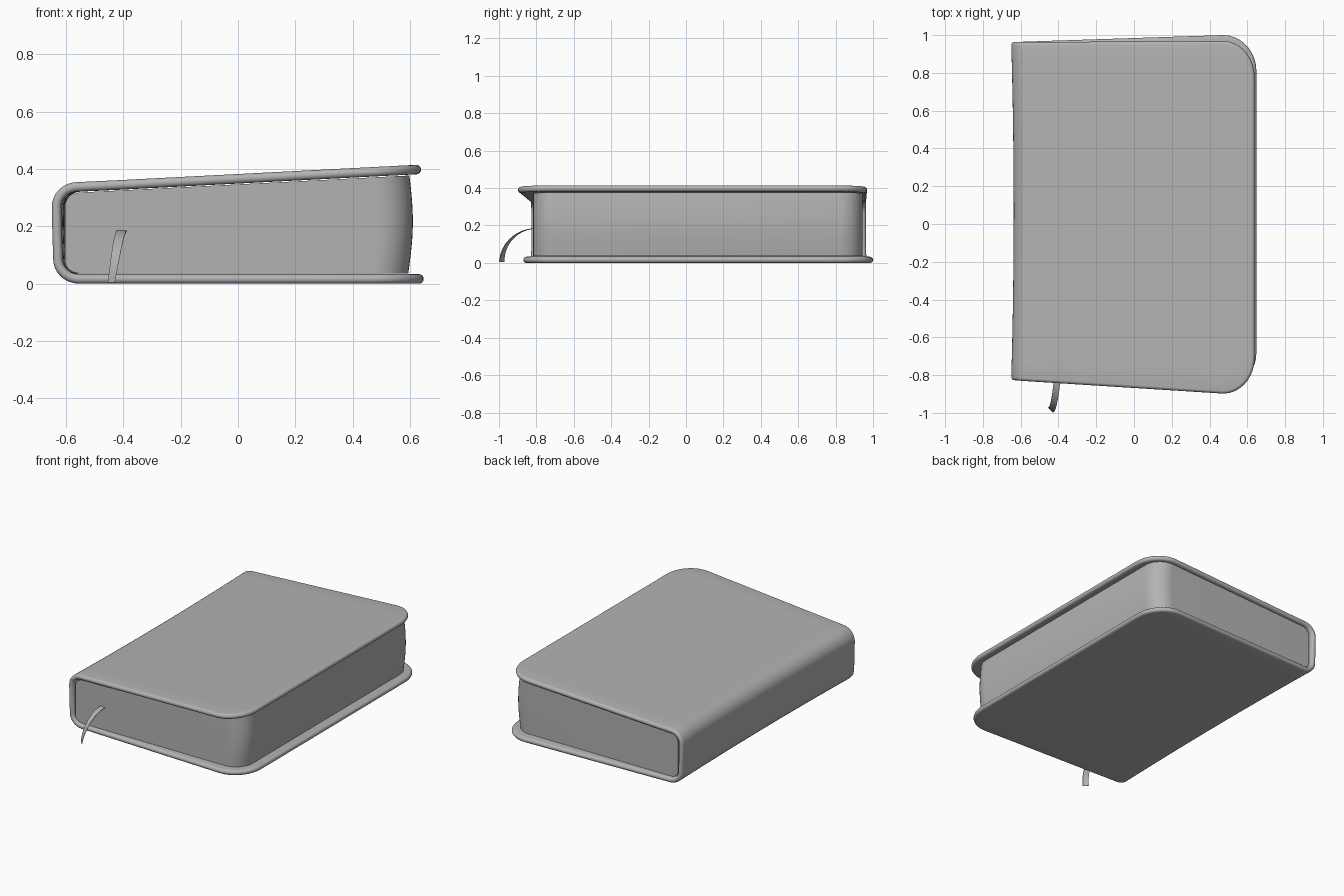
import bpy, bmesh, math
from mathutils import Vector

if "Cube" in bpy.data.objects:
    bpy.data.objects.remove(bpy.data.objects["Cube"])

# Mid grey shared by all parts
grey = bpy.data.materials.new("mid_grey")
grey.diffuse_color = (0.45, 0.45, 0.45, 1)
grey.use_nodes = True
grey.node_tree.nodes["Principled BSDF"].inputs["Base Color"].default_value = grey.diffuse_color


def make(name, bm, angle=40):
    loose = [v for v in bm.verts if not v.link_faces]
    bmesh.ops.delete(bm, geom=loose, context='VERTS')
    bmesh.ops.recalc_face_normals(bm, faces=bm.faces)
    me = bpy.data.meshes.new(name)
    bm.to_mesh(me)
    bm.free()
    me.materials.append(grey)
    ob = bpy.data.objects.new(name, me)
    bpy.context.collection.objects.link(ob)
    bpy.ops.object.select_all(action='DESELECT')
    ob.select_set(True)
    bpy.context.view_layer.objects.active = ob
    bpy.ops.object.shade_smooth_by_angle(angle=math.radians(angle))
    return ob


def top_z(x):
    """Outer height of the sloping top board."""
    return 0.353 + (x + 0.57) * 0.0515


def arc(cx, cz, rx, rz, a0, a1, n=8):
    out = []
    for i in range(n + 1):
        a = math.radians(a0 + (a1 - a0) * i / n)
        out.append((cx + rx * math.cos(a), cz + rz * math.sin(a)))
    return out


# Wraparound cover: columns along a C profile, each spanning front to back
X0, RY, TH = 0.472, 0.19, 0.033
STEP = (X0 + 0.555) / 8
angles = [math.radians(a) for a in range(0, 91, 10)]


def columns(e):
    """(x, z, y_front, y_back) per column, outline inset by e."""
    cols = []

    def add(x, z, yf, yb, t=0.0):
        w = max(0, min(1, (x + 0.65) / (X0 + 0.65)))
        f, b = -0.827 + (yf + 0.827) * w, 0.963 + (yb - 0.963) * w
        k = RY - (RY - e) * math.cos(t)
        cols.append((x, z, f + k, b - k))
    low, high = (-0.87, 1.0), (-0.898, 0.968)
    for t in reversed(angles):
        add(X0 + (0.648 - X0 - e) * math.sin(t), 0, *low, t)
    for i in range(1, 8):
        add(X0 - STEP * i, 0, *low)
    for x, z in arc(-0.555, 0.085, 0.09, 0.085, 270, 180):
        add(x, z, *low)
    add(-0.648, 0.18, *low)
    for x, z in arc(-0.56, 0.268, 0.09, 0.086, 180, 93):
        add(x, z, *high)
    for i in range(7, -1, -1):
        if i:
            add(X0 - STEP * i, top_z(X0 - STEP * i), *high)
    for t in angles:
        x = X0 + (0.638 - X0 - e) * math.sin(t)
        add(x, top_z(x), *high, t)
    return cols


M = 20
bm = bmesh.new()
layers = []
r = TH / 2
for k in range(9):
    a = math.pi * k / 8
    e, d = r * (1 - math.sin(a)), r * (1 - math.cos(a))
    cols = columns(e)
    grid = []
    for i, (x, z, yf, yb) in enumerate(cols):
        p, q = cols[max(i - 1, 0)], cols[min(i + 1, len(cols) - 1)]
        tan = Vector((q[0] - p[0], q[1] - p[1])).normalized()
        px, pz = x + tan.y * d, z - tan.x * d      # shift into the thickness
        row = []
        for j in range(M + 1):
            y = yf + (yb - yf) * j / M
            bow = 0.013 * max(0, 1 - ((y - 0.07) / 0.89) ** 2)
            bow *= max(0, min(1, (0.3 - px) / 0.9))
            row.append(bm.verts.new((px + bow, y, pz)))
        grid.append(row)
    layers.append(grid)

# Outer and inner skins, then the rounded rim between them
N = len(layers[0])
for g in (layers[0], layers[-1]):
    for i in range(N - 1):
        for j in range(M):
            bm.faces.new((g[i][j], g[i + 1][j], g[i + 1][j + 1], g[i][j + 1]))
loop = [(i, 0) for i in range(N)] + [(N - 1, j) for j in range(1, M + 1)]
loop += [(i, M) for i in range(N - 2, -1, -1)] + [(0, j) for j in range(M - 1, 0, -1)]
for g, h in zip(layers, layers[1:]):
    for (a, b), (c, d) in zip(loop, loop[1:] + loop[:1]):
        bm.faces.new((g[a][b], g[c][d], h[c][d], h[a][b]))
make("cover", bm)

# Page block: stacked outlines, rounded spine edges and bulging fore edge
bm = bmesh.new()
rings = []
K = 24
for k in range(K + 1):
    t = 0.5 - 0.5 * math.cos(math.pi * k / K)
    h = min(t, 1 - t) * 0.3
    c = max(0, 1 - h / 0.05)
    xl = -0.604 + 0.05 * (1 - math.sqrt(max(0, 1 - c * c)))
    xr = 0.594 + 0.004 * t + 0.014 * math.sin(math.pi * t)
    yf, yb, R = -0.817, 0.944, 0.12
    pts = [(xl, yb), (xl, yf)]
    pts += arc(xr - R, yf + R, R, R, -90, 0, 10) + arc(xr - R, yb - R, R, R, 0, 90, 10)
    z0 = 0.036
    rings.append([bm.verts.new((x, y, z0 + t * (top_z(x) - TH - 0.003 - z0))) for x, y in pts])
for a, b in zip(rings, rings[1:]):
    for i in range(len(a)):
        j = (i + 1) % len(a)
        bm.faces.new((a[i], a[j], b[j], b[i]))
bm.faces.new(rings[0])
bm.faces.new(rings[-1])
make("page_block", bm)

# Ribbon bookmark: drooping, twisting thin strip
bm = bmesh.new()
prev = None
for k in range(17):
    t = k / 16
    a = t * math.pi / 2
    mid = Vector((-0.405 - 0.037 * t ** 1.2, -0.80 - 0.185 * math.sin(a), 0.004 + 0.18 * math.cos(a)))
    tw = t * math.radians(45)
    side = Vector((math.cos(tw), -math.sin(tw), 0)) * 0.0175
    off = Vector((0, -math.sin(a), math.cos(a))) * 0.002
    off = Vector((0, -math.cos(math.pi / 2 - a), math.cos(a))) * 0.002
    ring = [bm.verts.new(mid + s * side + o * off) for s, o in ((-1, -1), (1, -1), (1, 1), (-1, 1))]
    if prev:
        for i in range(4):
            j = (i + 1) % 4
            bm.faces.new((prev[i], prev[j], ring[j], ring[i]))
    else:
        bm.faces.new(ring)
    prev = ring
bm.faces.new(prev)
make("ribbon_bookmark", bm)
